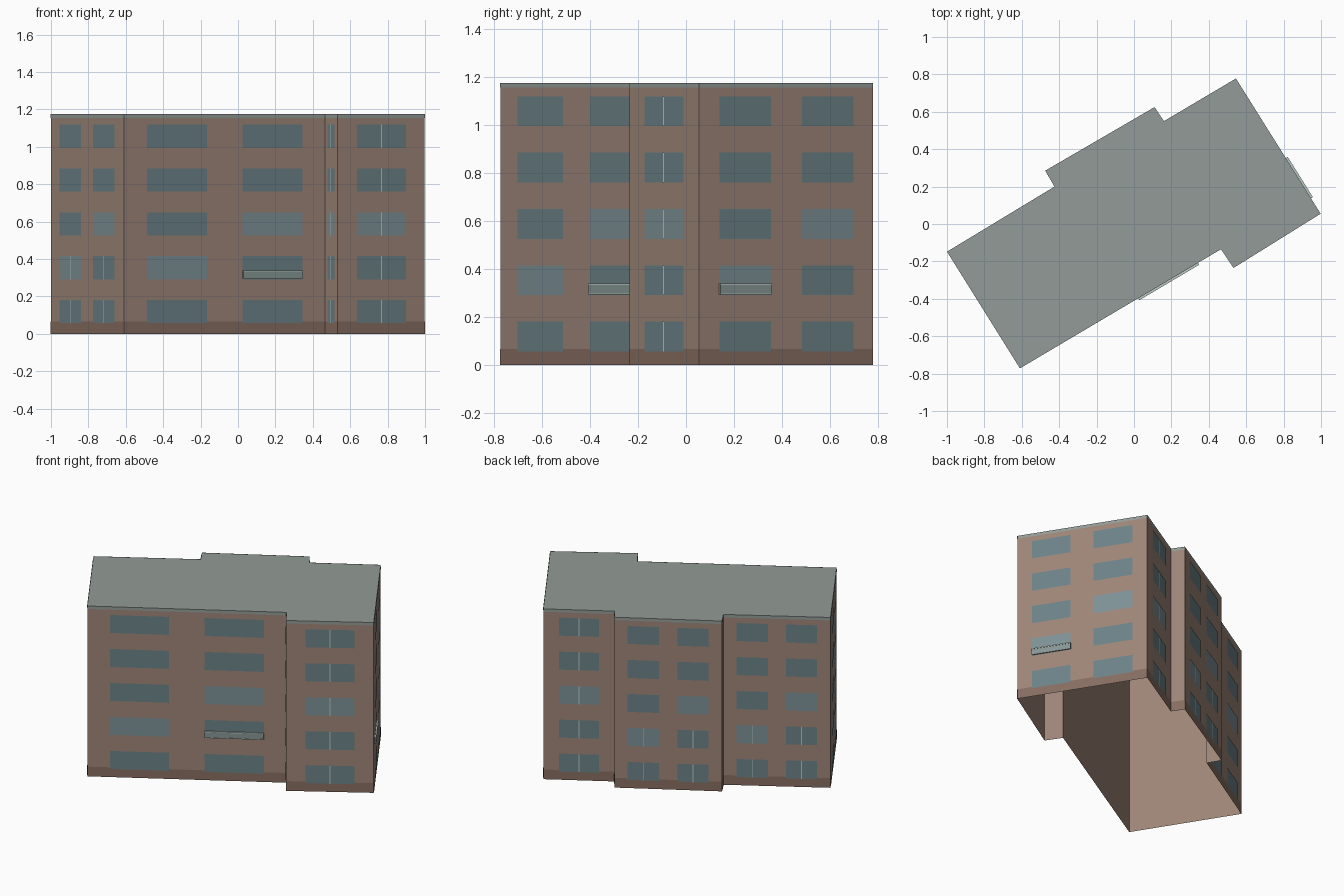
import bpy
from mathutils import Vector

if "Cube" in bpy.data.objects:
    bpy.data.objects.remove(bpy.data.objects["Cube"])

H = 1.175            # total height
ROW0, PITCH, WIN_H = 0.057, 0.2345, 0.124


def material(name, r, g, b):
    m = bpy.data.materials.new(name)
    m.diffuse_color = (r, g, b, 1)
    m.use_nodes = True
    m.node_tree.nodes["Principled BSDF"].inputs["Base Color"].default_value = m.diffuse_color
    return m


BRICK = material("brick", 0.34, 0.235, 0.188)
BASE = material("base_brick", 0.24, 0.155, 0.12)
ROOF = material("roof_grey", 0.29, 0.33, 0.31)
GLASS = material("glass", 0.147, 0.223, 0.242)
LIGHT_GLASS = material("light_glass", 0.205, 0.283, 0.305)
FRAME = material("frame", 0.50, 0.58, 0.55)
PANEL = material("rail_panel", 0.24, 0.31, 0.30)


def make(name, faces, mats):
    """faces: list of (points, material index)"""
    verts, polys = [], []
    for pts, _ in faces:
        polys.append(range(len(verts), len(verts) + len(pts)))
        verts += [tuple(p) for p in pts]
    me = bpy.data.meshes.new(name)
    me.from_pydata(verts, [], [tuple(p) for p in polys])
    for m in mats:
        me.materials.append(m)
    for poly, (_, i) in zip(me.polygons, faces):
        poly.material_index = i
    ob = bpy.data.objects.new(name, me)
    bpy.context.collection.objects.link(ob)
    return ob


class Wall:
    """One straight facade; u runs 0..1 along it, d is distance outwards."""
    def __init__(self, a, b):
        self.a, self.b = Vector((*a, 0)), Vector((*b, 0))
        run = self.b - self.a
        self.length = run.length
        self.n = Vector((run.y, -run.x, 0)).normalized()

    def at(self, u, z, d=0.0):
        p = self.a.lerp(self.b, u) + self.n * d
        return Vector((p.x, p.y, z))

    def quad(self, u0, u1, z0, z1, d=0.0):
        return [self.at(u0, z0, d), self.at(u1, z0, d),
                self.at(u1, z1, d), self.at(u0, z1, d)]

    def box(self, u0, u1, z0, z1, d):
        q, r = self.quad(u0, u1, z0, z1, d), self.quad(u0, u1, z0, z1)
        return [q] + [[q[i], r[i], r[(i + 1) % 4], q[(i + 1) % 4]] for i in range(4)]


# Footprint, counter-clockwise seen from above
outline = [(-1, -0.148), (-0.61, -0.772), (0.465, -0.135), (0.532, -0.235),
           (0.998, 0.055), (0.545, 0.778), (0.16, 0.55), (0.11, 0.625),
           (-0.475, 0.285), (-0.425, 0.2)]
walls = [Wall(outline[i], outline[(i + 1) % len(outline)]) for i in range(len(outline))]

# Shell: open underneath, with flat roof
make("walls", [(w.quad(0, 1, 0, H), 0) for w in walls], [BRICK])
make("roof", [([Vector((x, y, H)) for x, y in outline], 0)], [ROOF])

# Thin skins for plinth and roof edge
make("plinth", [(w.quad(0, 1, 0, 0.067, 0.0015), 0) for w in walls], [BASE])
make("roof_edge", [(w.quad(0, 1, 1.155, H, 0.0015), 0) for w in walls], [ROOF])

# Facades: wall index -> (name, window spans along wall, rows with mullions)
PAIR = [(0.125, 0.415), (0.585, 0.875)]
WIDE = [(0.114, 0.411), (0.589, 0.886)]
ONE = [(0.22, 0.78)]
facades = {
    0: ("left", PAIR, (0, 1)),
    1: ("front_main", WIDE, ()),
    2: ("front_return", ONE, range(5)),
    3: ("front_wing", ONE, range(5)),
    4: ("right", WIDE, ()),
    5: ("back_wing", ONE, range(5)),
    7: ("back_middle", PAIR, (0, 1)),
    9: ("back_left", PAIR, (0, 1)),
}
for i, (name, spans, mullion_rows) in facades.items():
    w, panes, bars = walls[i], [], []
    for col, (u0, u1) in enumerate(spans):
        light_row = 2 if len(spans) == 1 else col + 1
        for row in range(5):
            z = ROW0 + row * PITCH
            panes.append((w.quad(u0, u1, z, z + WIN_H, 0.003), int(row == light_row)))
            if row in mullion_rows:
                c, h = (u0 + u1) / 2, 0.0025 / w.length
                bars.append((w.quad(c - h, c + h, z, z + WIN_H, 0.004), 0))
    make(name + "_windows", panes, [GLASS, LIGHT_GLASS])
    if bars:
        make(name + "_mullions", bars, [FRAME])

# Shallow balcony railings on the second storey
for i, col in ((1, 1), (4, 0)):
    w, (u0, u1) = walls[i], WIDE[col]
    faces = [(f, 0) for f in w.box(u0, u1, 0.295, 0.338, 0.010)]
    for z0, z1 in ((0.295, 0.299), (0.334, 0.340)):
        faces += [(f, 1) for f in w.box(u0, u1, z0, z1, 0.012)]
    make(facades[i][0] + "_railing", faces, [PANEL, FRAME])
